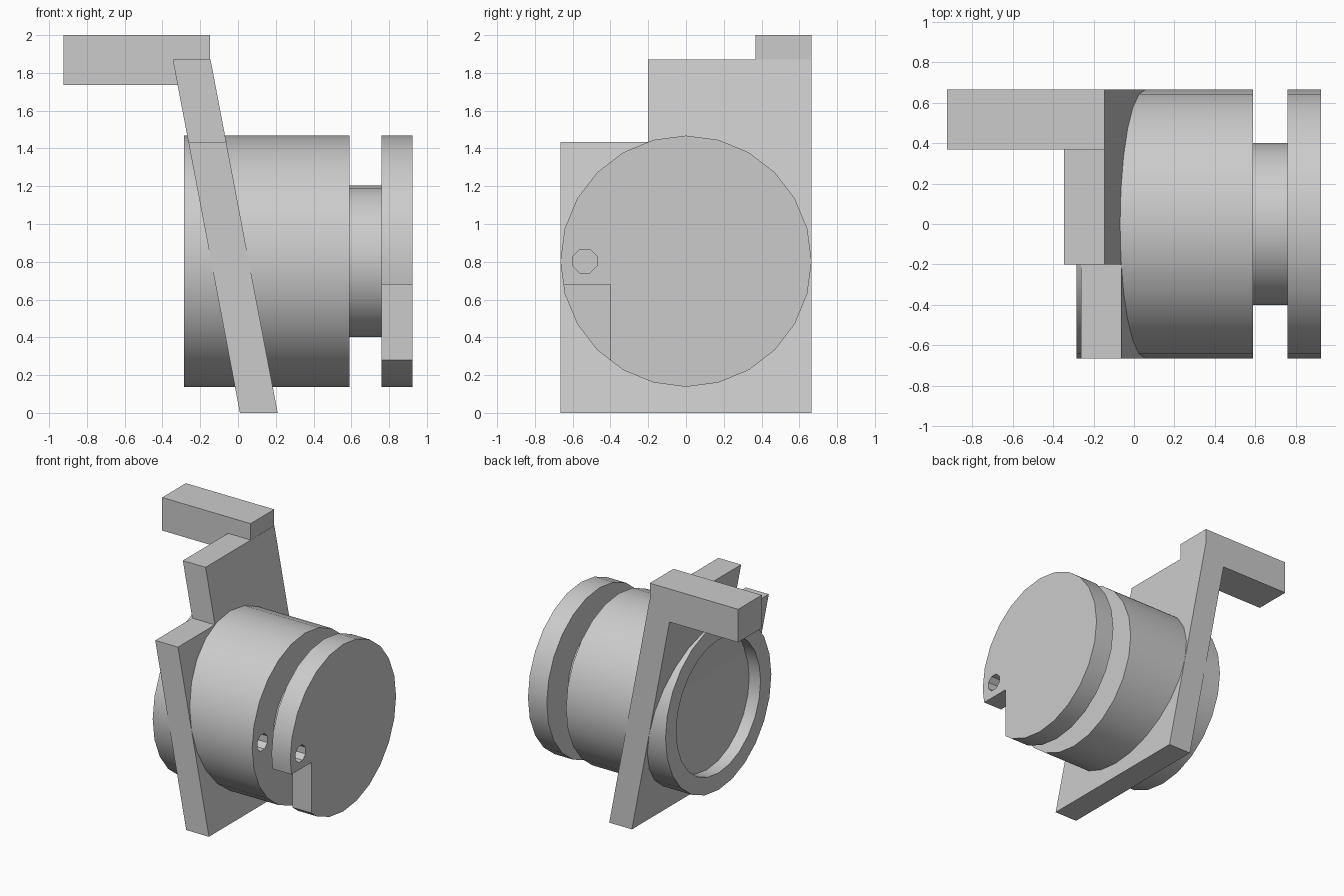
import bpy, bmesh, math
from mathutils import Matrix, Vector

if "Cube" in bpy.data.objects:
    bpy.data.objects.remove(bpy.data.objects["Cube"])

AXIS_Z = 0.803
RADIUS = 0.665

grey = bpy.data.materials.new("plain grey")
grey.use_nodes = True
grey.diffuse_color = (0.6, 0.6, 0.6, 1)
grey.node_tree.nodes["Principled BSDF"].inputs["Base Color"].default_value = (0.6, 0.6, 0.6, 1)


def finish(name, bm):
    bmesh.ops.recalc_face_normals(bm, faces=bm.faces)
    mesh = bpy.data.meshes.new(name)
    bm.to_mesh(mesh)
    bm.free()
    mesh.materials.append(grey)
    obj = bpy.data.objects.new(name, mesh)
    bpy.context.collection.objects.link(obj)
    return obj


def turned(name, profile, sides=24, y=0, z=AXIS_Z, turn=0):
    """Revolve (x, radius) points around an axis along x."""
    bm = bmesh.new()
    rings = []
    for x, r in profile:
        angles = [turn + math.tau * i / sides for i in range(sides)]
        rings.append([bm.verts.new((x, y + r * math.cos(a), z + r * math.sin(a))) for a in angles])
    for a, b in zip(rings, rings[1:]):
        for i in range(sides):
            j = (i + 1) % sides
            bm.faces.new((a[i], a[j], b[j], b[i]))
    bm.faces.new(rings[0])
    bm.faces.new(rings[-1])
    return finish(name, bm)


def block(name, low, high):
    bm = bmesh.new()
    low, high = Vector(low), Vector(high)
    size = Matrix.Diagonal((*(high - low), 1))
    bmesh.ops.create_cube(bm, size=1, matrix=Matrix.Translation((low + high) / 2) @ size)
    return finish(name, bm)


def cut(obj, cutter):
    mod = obj.modifiers.new("cut", "BOOLEAN")
    mod.operation = "DIFFERENCE"
    mod.solver = "EXACT"
    mod.object = cutter
    cutter.hide_render = True
    cutter.hide_viewport = True


def smooth(obj):
    bpy.ops.object.select_all(action="DESELECT")
    obj.select_set(True)
    bpy.context.view_layer.objects.active = obj
    bpy.ops.object.shade_smooth_by_angle(angle=math.radians(35))


# Round parts: drum with a recessed back, neck and end disc
drum = turned("drum", [(-0.185, 0.53), (-0.285, 0.53), (-0.285, RADIUS), (0.59, RADIUS)])
neck = turned("neck", [(0.58, 0.4), (0.77, 0.4)])
disc = turned("end_disc", [(0.76, RADIUS), (0.925, RADIUS)])
for part in (drum, neck, disc):
    smooth(part)

# Small pin hole through the disc and into the drum, and the corner notch
hole = turned("hole_cutter", [(0.43, 0.068), (1.0, 0.068)], 8, -0.535, AXIS_Z, math.pi / 8)
notch = block("notch_cutter", (0.7, -0.8, 0), (1.0, -0.4, 0.68))
cut(drum, hole)
cut(disc, hole)
cut(disc, notch)

# Leaning stepped plate: outline in y and z, sheared along x
outline = [(-RADIUS, 0), (RADIUS, 0), (RADIUS, 1.87), (-0.2, 1.87), (-0.2, 1.435), (-RADIUS, 1.435)]
bm = bmesh.new()
face = bm.faces.new([bm.verts.new((0.01 - 0.19 * z, y, z)) for y, z in outline])
solid = bmesh.ops.extrude_face_region(bm, geom=[face])
moved = [v for v in solid["geom"] if isinstance(v, bmesh.types.BMVert)]
bmesh.ops.translate(bm, verts=moved, vec=(0.2, 0, 0))
finish("leaning_plate", bm)

# Handle bar reaching back from the top of the plate
block("handle_bar", (-0.925, 0.368, 1.737), (-0.147, RADIUS, 2.0))
